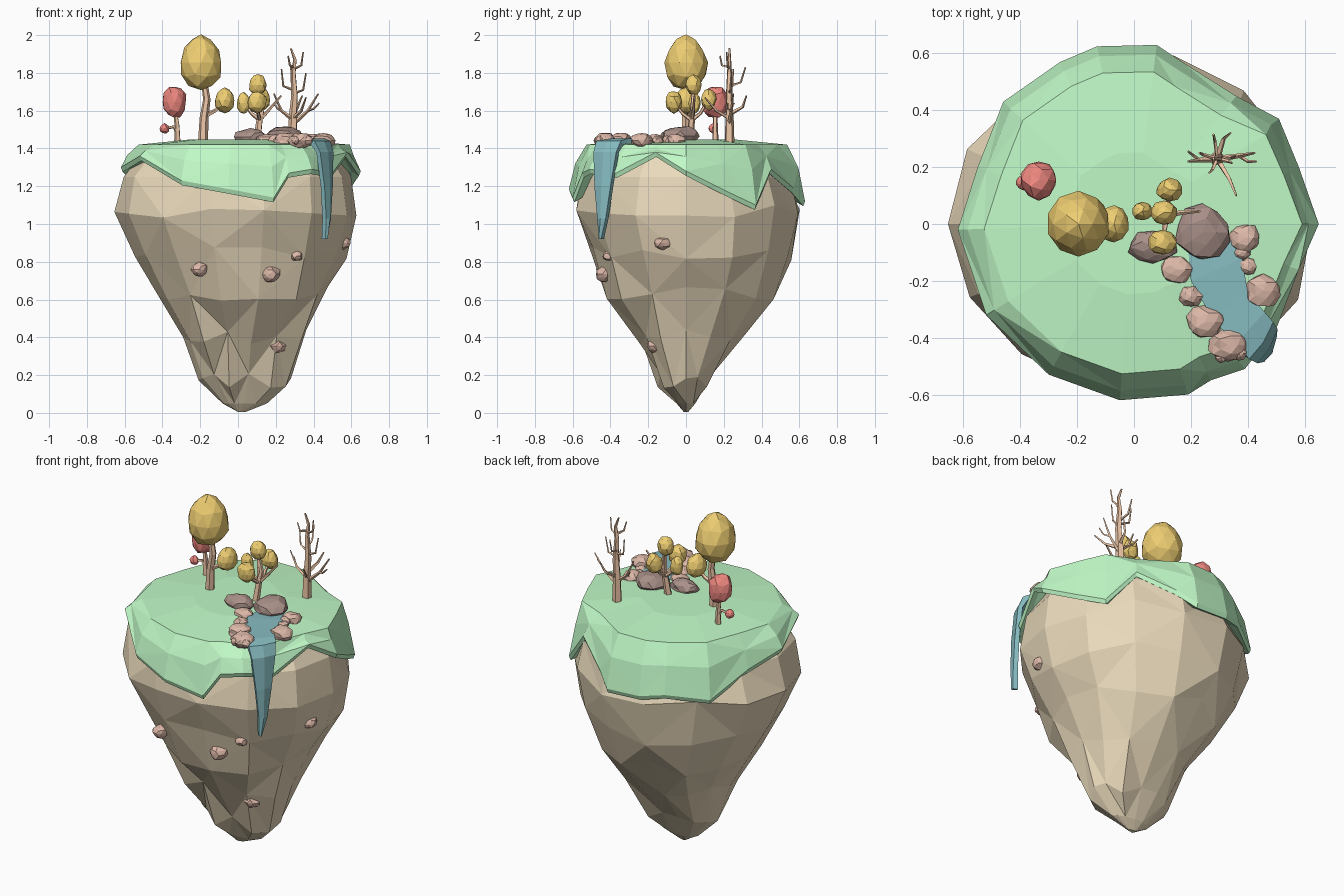
import bpy, bmesh, math, random
from mathutils import Vector

random.seed(4)


def material(name, r, g, b):
    m = bpy.data.materials.new(name)
    m.diffuse_color = (r, g, b, 1)
    return m


GRASS = material("grass", .53, .95, .57)
EARTH = material("earth", .82, .70, .50)
GOLD = material("gold_leaf", .86, .62, .17)
RED = material("red_leaf", .88, .25, .22)
DARK = material("dark_stone", .40, .28, .25)
PALE = material("pale_stone", .72, .48, .39)
WATER = material("water", .24, .50, .53)
WOOD = material("wood", .84, .56, .38)


def finish(bm, name, mat):
    bmesh.ops.recalc_face_normals(bm, faces=bm.faces)
    me = bpy.data.meshes.new(name)
    bm.to_mesh(me)
    bm.free()
    me.materials.append(mat)
    ob = bpy.data.objects.new(name, me)
    bpy.context.collection.objects.link(ob)
    return ob


def loft(bm, rings, tri=False):
    """Skin closed rings of equal size and cap both ends."""
    vs = [[bm.verts.new(p) for p in r] for r in rings]
    n = len(vs[0])
    for k, (a, b) in enumerate(zip(vs, vs[1:])):
        for i in range(n):
            j = (i + 1) % n
            if not tri:
                bm.faces.new((a[i], a[j], b[j], b[i]))
            elif (i + k) % 2:
                bm.faces.new((a[i], a[j], b[j]))
                bm.faces.new((a[i], b[j], b[i]))
            else:
                bm.faces.new((a[i], a[j], b[i]))
                bm.faces.new((a[j], b[j], b[i]))
    for r in (vs[0], vs[-1]):
        c = bm.verts.new(sum((v.co for v in r), Vector()) / n)
        for i in range(n):
            bm.faces.new((r[i], r[(i + 1) % n], c))


def limb(bm, pts, r0, r1, n=5):
    """Tapered branch through the points."""
    pts = [Vector(p) for p in pts]
    rings = []
    for k, p in enumerate(pts):
        d = (pts[min(k + 1, len(pts) - 1)] - pts[max(k - 1, 0)]).normalized()
        u = d.cross(Vector((.1, 1, .05))).normalized()
        w = d.cross(u)
        r = r0 + (r1 - r0) * k / (len(pts) - 1)
        rings.append([p + r * (math.cos(t) * u + math.sin(t) * w)
                      for t in (2 * math.pi * i / n for i in range(n))])
    loft(bm, rings)


def blob(name, c, s, mat, jitter=.1, egg=0, sub=2):
    """Faceted ball for crowns and stones."""
    bm = bmesh.new()
    bmesh.ops.create_icosphere(bm, subdivisions=sub, radius=1)
    for v in bm.verts:
        p = v.co * (1 + random.uniform(-jitter, jitter))
        k = 1 - egg * p.z
        v.co = (c[0] + p.x * s[0] * k, c[1] + p.y * s[1] * k, c[2] + p.z * s[2])
    return finish(bm, name, mat)


# Floating rock: z, then reach to -x, +x, -y, +y
profile = [(1.37, .50, .54, .47, .48), (1.25, .60, .605, .56, .56),
           (1.07, .65, .625, .60, .605), (.84, .55, .575, .515, .56),
           (.63, .415, .475, .42, .475), (.40, .285, .365, .30, .30),
           (.17, .205, .275, .15, .14), (.05, .08, .15, .05, .05), (.005, .0, .04, .012, .012)]
# Local push and pull for the front hollow and under the grass (ring, side)
hollow = {(4, 11): 1.04, (5, 10): .87, (5, 11): .84, (5, 12): .88, (6, 11): .9,
          (4, 12): 1.03, (4, 9): .95, (5, 9): 1.03, (3, 11): .97, (1, 5): .93, (2, 5): .94,
          (1, 6): .96, (1, 9): .91, (2, 9): .96, (1, 2): .97, (2, 2): .97, (1, 4): .94,
          (1, 1): .92, (2, 1): .98}
rings = []
for k, (z, xn, xp, yn, yp) in enumerate(profile):
    ring = []
    for i in range(14):
        a = 2 * math.pi * i / 14
        f = hollow.get((k, i), 1) * random.uniform(.98, 1.025)
        c, s = math.cos(a) * f, math.sin(a) * f
        dz = random.uniform(-.04, .04) if 1 < k < 7 else 0
        ring.append((max(c * (xp if c > 0 else xn), -.655), s * (yp if s > 0 else yn), z + dz))
    rings.append(ring)
bm = bmesh.new()
loft(bm, rings, True)
finish(bm, "floating_rock", EARTH)

# Grass cap with a ragged hanging rim
rim = [(.65, .0, 1.28), (.58, .2, 1.18), (.51, .37, 1.10), (.36, .45, 1.29),
       (.17, .57, 1.19), (.08, .63, 1.12), (-.13, .625, 1.13), (-.26, .57, 1.15),
       (-.46, .43, 1.12), (-.55, .2, 1.24), (-.62, -.02, 1.30), (-.52, -.32, 1.36),
       (-.3, -.53, 1.23), (-.05, -.62, 1.185), (.19, -.6, 1.14), (.27, -.55, 1.27),
       (.39, -.51, 1.29), (.5, -.37, 1.27), (.58, -.16, 1.38)]


def rim_ring(f, z):
    return [(x * (f + .06 * (x > .45) * (f < .9) * (f > .7)), y * f, z(h)) for x, y, h in rim]


bm = bmesh.new()
loft(bm, [rim_ring(.45, lambda h: 1.3), rim_ring(.93, lambda h: h - .005),
          rim_ring(.985, lambda h: h - .025), rim_ring(1, lambda h: h),
          rim_ring(.945, lambda h: h + .62 * (1.405 - h)),
          rim_ring(.85, lambda h: 1.42), rim_ring(.4, lambda h: 1.448)], True)
finish(bm, "grass_cap", GRASS)

# Stream and waterfall: left bank x, y, right bank x, y, height
flow = [(.19, -.08, .33, -.04, 1.45), (.2, -.2, .38, -.12, 1.455), (.28, -.34, .4, -.24, 1.452),
        (.36, -.42, .46, -.31, 1.452), (.405, -.475, .49, -.345, 1.44),
        (.435, -.49, .505, -.37, 1.38), (.458, -.485, .502, -.40, 1.2),
        (.467, -.47, .492, -.425, 1.03), (.463, -.462, .472, -.45, .92)]
rings = []
for k, (ax, ay, bx, by, z) in enumerate(flow):
    dx, dy, dz = (0, 0, -.025) if k < 4 else (-.02, .015, -.02) if k == 4 else (-.02, .015, 0)
    mx, my = (ax + bx) / 2 - dx * .4, (ay + by) / 2 - dy * .4
    rings.append([(ax, ay, z), (mx, my, z), (bx, by, z),
                  (bx + dx, by + dy, z + dz), (ax + dx, ay + dy, z + dz)])
bm = bmesh.new()
loft(bm, rings)
finish(bm, "waterfall", WATER)

# Stones around the stream: x, y, z, half sizes
for x, y, z, a, b, h in [(.24, -.03, 1.465, .095, .095, .055), (.065, -.08, 1.46, .085, .06, .045)]:
    blob("dark_boulder", (x, y, z), (a, b, h), DARK, .12)
for x, y, r in [(.15, -.16, .055), (.2, -.255, .042), (.25, -.345, .065), (.33, -.425, .065),
                (.305, -.47, .02), (.37, -.455, .027), (.39, -.05, .055), (.38, -.1, .03),
                (.4, -.15, .032), (.455, -.235, .065)]:
    blob("stream_stone", (x, y, 1.442), (r, r * .9, .012 + r * .45), PALE, .12)

# Stones stuck to the rock sides
for x, y, z, r in [(-.205, -.43, .76, .045), (.17, -.425, .735, .052), (.31, -.41, .83, .032),
                   (.55, -.12, .9, .046), (.205, -.155, .355, .048)]:
    blob("cliff_stone", (x, y, z), (r, r, r * .85), PALE, .13)

# Large golden tree
bm = bmesh.new()
limb(bm, [(-.185, 0, 1.43), (-.18, 0, 1.56), (-.165, 0, 1.66), (-.18, 0, 1.76)], .027, .016, 6)
limb(bm, [(-.178, 0, 1.57), (-.12, 0, 1.6), (-.08, 0, 1.64)], .014, .008)
finish(bm, "large_tree_trunk", WOOD)
blob("large_tree_crown", (-.195, 0, 1.855), (.112, .115, .145), GOLD, .03, .15)
blob("large_tree_side_crown", (-.07, 0, 1.655), (.052, .066, .068), GOLD, .04, .1)

# Red tree
bm = bmesh.new()
limb(bm, [(-.32, .155, 1.43), (-.322, .155, 1.52), (-.335, .155, 1.62)], .018, .01)
limb(bm, [(-.32, .155, 1.48), (-.34, .15, 1.515), (-.39, .145, 1.505)], .011, .007)
finish(bm, "red_tree_trunk", WOOD)
blob("red_tree_crown", (-.335, .155, 1.645), (.066, .07, .088), RED, .1)
blob("red_tree_side_crown", (-.39, .145, 1.505), (.025, .025, .027), RED, .1)

# Small golden tree with several crowns
bm = bmesh.new()
fork = (.115, .03, 1.55)
limb(bm, [(.1, .02, 1.43), fork, (.13, .035, 1.62), (.105, .04, 1.71)], .022, .009)
tufts = [(.105, .04, 1.735, .048, .055), (.1, -.065, 1.645, .052, .06),
         (.125, .12, 1.66, .047, .057), (.03, .045, 1.64, .037, .055)]
for x, y, z, r, h in tufts:
    limb(bm, [fork, ((x + .115) / 2, (y + .03) / 2, 1.585), (x, y, z)], .012, .007)
    blob("small_tree_crown", (x, y, z), (r, r * .87, h), GOLD, .09)
limb(bm, [fork, (.17, .04, 1.61), (.23, .045, 1.68)], .012, .005)
finish(bm, "small_tree_branches", WOOD)

# Bare tree: branch start height, then bend and tip
bm = bmesh.new()
limb(bm, [(.29, .23, 1.43), (.292, .23, 1.57), (.3, .228, 1.68), (.293, .23, 1.8),
          (.302, .23, 1.87), (.28, .23, 1.93)], .027, .005)
for z, bend, tip in [(1.53, (.37, .24, 1.6), (.425, .25, 1.69)),
                     (1.55, (.23, .225, 1.6), (.19, .22, 1.69)),
                     (1.56, (.335, .16, 1.6), (.36, .1, 1.67)),
                     (1.58, (.315, .3, 1.62), (.34, .32, 1.68)),
                     (1.69, (.345, .235, 1.71), (.36, .24, 1.8)),
                     (1.71, (.24, .245, 1.73), (.23, .25, 1.82)),
                     (1.73, (.285, .29, 1.75), (.28, .315, 1.83)),
                     (1.82, (.335, .22, 1.84), (.345, .215, 1.91)),
                     (1.83, (.275, .19, 1.84), (.265, .18, 1.89))]:
    limb(bm, [(.293, .229, z), bend, tip], .012 if z < 1.65 else .008, .004, 4)
limb(bm, [(.37, .24, 1.6), (.4, .22, 1.61), (.43, .22, 1.64)], .007, .004, 4)
limb(bm, [(.23, .225, 1.6), (.21, .24, 1.61), (.19, .255, 1.64)], .007, .004, 4)
finish(bm, "bare_tree", WOOD)
